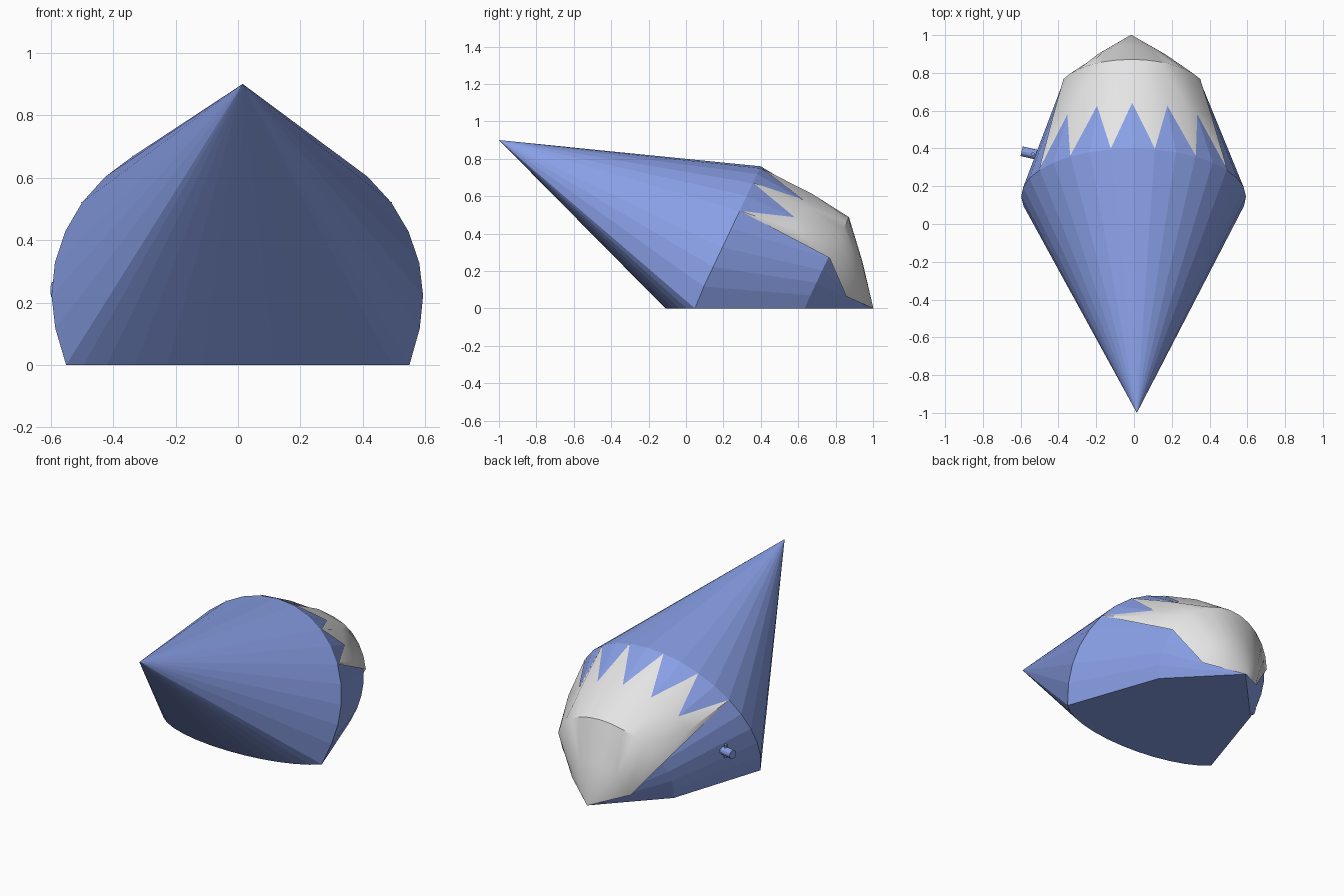
import bpy, bmesh, math
from mathutils import Vector

cube = bpy.data.objects.get("Cube")
if cube:
    bpy.data.objects.remove(cube, do_unlink=True)


def material(name, rgb):
    m = bpy.data.materials.new(name)
    m.use_nodes = True
    m.diffuse_color = (*rgb, 1)
    m.node_tree.nodes["Principled BSDF"].inputs["Base Color"].default_value = (*rgb, 1)
    return m


blue = material("periwinkle blue", (0.25, 0.35, 0.8))
grey = material("light grey", (0.78, 0.78, 0.78))

SEG = 32
TILT = Vector((0, 0.428, 0.904))      # "up" within the tilted rings
AXIS = Vector((0, 0.904, -0.428))     # towards the tail
APEX = Vector((0, -1, 0.9))
TAIL = Vector((0, 1, 0))
FRONT = (Vector((0, 0.145, 0.222)), 0.595)
REAR = (Vector((0, 0.697, 0.137)), 0.38)


def ring(spec, i, lift=0.0):
    """Point i of a tilted ring, pushed outward by lift."""
    centre, radius = spec
    a = 2 * math.pi * i / SEG
    out = Vector((math.cos(a), 0, 0)) + TILT * math.sin(a)
    return centre + out * (radius + lift) + AXIS * lift * 0.6


def finish(name, bm, mat):
    """Apply the slight yaw, rest on the ground and make the object."""
    for v in bm.verts:
        v.co.x -= 0.015 * v.co.y
        if v.co.z < 0.03:
            v.co.z = 0
    bmesh.ops.recalc_face_normals(bm, faces=bm.faces)
    me = bpy.data.meshes.new(name)
    bm.to_mesh(me)
    bm.free()
    me.materials.append(mat)
    ob = bpy.data.objects.new(name, me)
    bpy.context.collection.objects.link(ob)
    return ob


# Body: long cone in front, rounded tail behind, flattened underneath
bm = bmesh.new()
apex, tail = bm.verts.new(APEX), bm.verts.new(TAIL)
front = [bm.verts.new(ring(FRONT, i)) for i in range(SEG)]
rear = [bm.verts.new(ring(REAR, i)) for i in range(SEG)]
for i in range(SEG):
    j = (i + 1) % SEG
    bm.faces.new((apex, front[i], front[j]))
    bm.faces.new((front[i], rear[i], rear[j], front[j]))
    bm.faces.new((rear[i], tail, rear[j]))
finish("body", bm, blue)

# Spiky cap: spikes reach forward to the cone rim, folds run to the tail
bm = bmesh.new()
end = bm.verts.new(TAIL + Vector((0, 0.002, 0.004)))
FIRST, LAST = 2, 14
cap = {i: bm.verts.new(ring(REAR, i, 0.012)) for i in range(FIRST, LAST + 1)}
low = {}
for i in cap:
    wide = (i - FIRST) * 16 / (LAST - FIRST)     # fan out towards the tail
    low[i] = bm.verts.new(ring(REAR, wide, 0.012).lerp(TAIL, 0.48) + AXIS * 0.012)
side = {FIRST: cap[FIRST], LAST: cap[LAST]}
for i in range(FIRST + 2, LAST, 2):
    side[i] = bm.verts.new(ring(FRONT, i, 0.003).lerp(ring(REAR, i, 0.003), 0.52))
for i in range(FIRST + 1, LAST, 2):
    tip = bm.verts.new(ring(FRONT, i, 0.004))
    ridge = bm.verts.new(ring(FRONT, i, 0.025).lerp(ring(REAR, i, 0.025), 0.55))
    for k in (i - 1, i + 1):
        bm.faces.new((tip, side[k], ridge))
        loop = [ridge, side[k], cap[k], cap[i]]
        bm.faces.new(list(dict.fromkeys(loop)))
for i in range(FIRST, LAST):
    bm.faces.new((cap[i], cap[i + 1], low[i + 1], low[i]))
    bm.faces.new((low[i], low[i + 1], end))
bmesh.ops.recalc_face_normals(bm, faces=bm.faces)
spiky_cap = finish("spiky_cap", bm, grey)
if sum(p.normal.z * p.area for p in spiky_cap.data.polygons) < 0:
    spiky_cap.data.flip_normals()
bpy.ops.object.select_all(action='DESELECT')
spiky_cap.select_set(True)
bpy.context.view_layer.objects.active = spiky_cap
bpy.ops.object.shade_smooth_by_angle(angle=math.radians(40))


# Side peg with a thin cross pin
def rod(name, a, b, radius, sides):
    a, b = Vector(a), Vector(b)
    bpy.ops.mesh.primitive_cylinder_add(
        vertices=sides, radius=radius, depth=(b - a).length, location=(a + b) / 2)
    ob = bpy.context.object
    ob.name = name
    ob.rotation_euler = (b - a).to_track_quat('Z', 'Y').to_euler()
    ob.data.materials.append(blue)


rod("side_peg", (-0.595, 0.385, 0.24), (-0.44, 0.35, 0.24), 0.026, 12)
rod("peg_pin", (-0.535, 0.37, 0.2), (-0.535, 0.37, 0.28), 0.01, 8)
